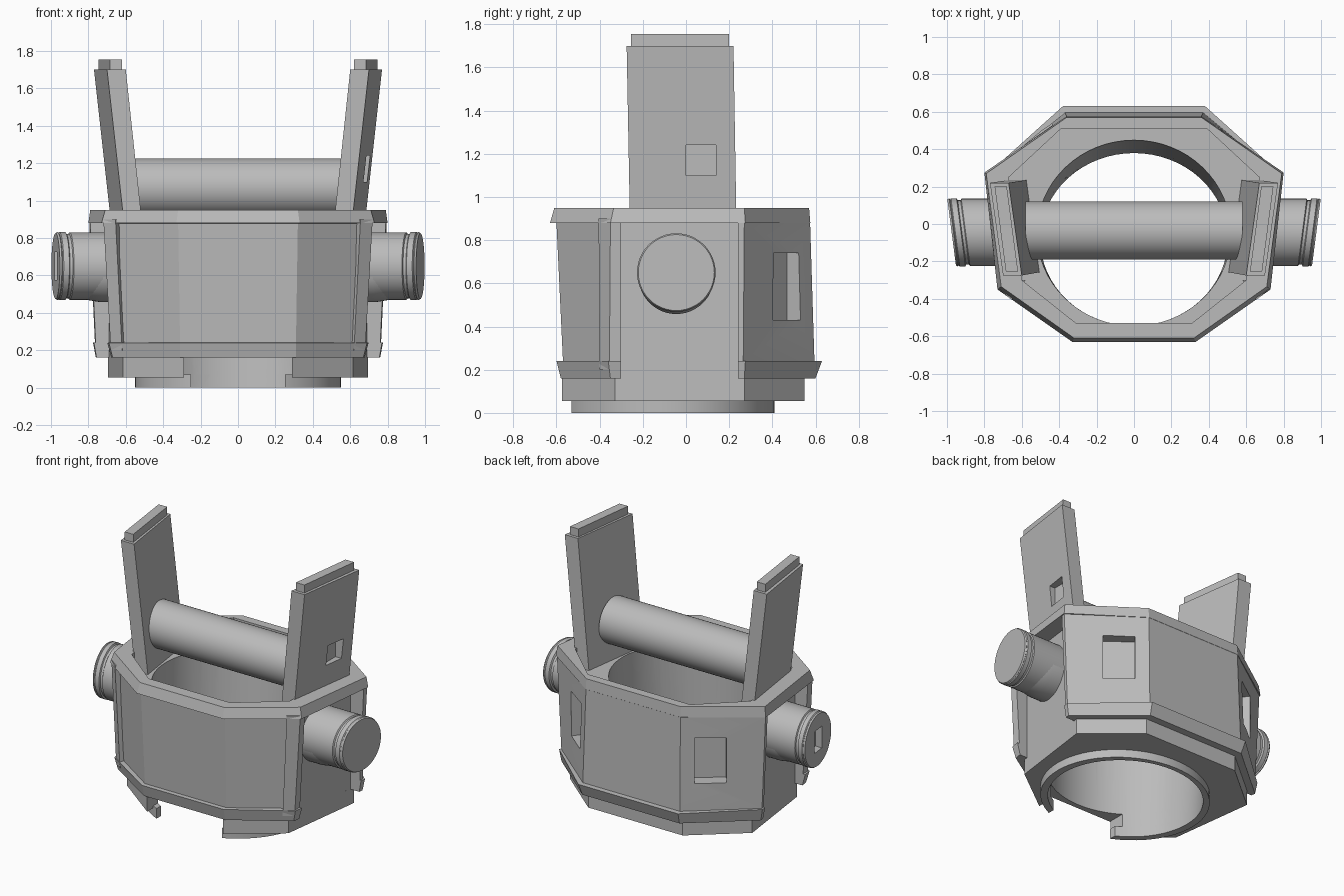
import bpy, bmesh, math

if "Cube" in bpy.data.objects:
    bpy.data.objects.remove(bpy.data.objects["Cube"])

grey = bpy.data.materials.new("plain grey")
grey.use_nodes = True
GREY = (0.5, 0.5, 0.5, 1)
grey.diffuse_color = GREY
grey.node_tree.nodes["Principled BSDF"].inputs["Base Color"].default_value = GREY


def loft(name, rings):
    """Skin closed rings of 3D points and cap both ends."""
    bm = bmesh.new()
    rows = [[bm.verts.new(p) for p in ring] for ring in rings]
    n = len(rows[0])
    for low, high in zip(rows, rows[1:]):
        for i in range(n):
            j = (i + 1) % n
            bm.faces.new((low[i], low[j], high[j], high[i]))
    bm.faces.new(rows[0])
    bm.faces.new(rows[-1])
    bmesh.ops.recalc_face_normals(bm, faces=bm.faces)
    mesh = bpy.data.meshes.new(name)
    bm.to_mesh(mesh)
    bm.free()
    mesh.materials.append(grey)
    ob = bpy.data.objects.new(name, mesh)
    bpy.context.collection.objects.link(ob)
    return ob


def octagon(z, *half):
    """Right half outline, front to back, mirrored to the other side."""
    return [(x, y, z) for x, y in half] + [(-x, y, z) for x, y in reversed(half)]


def prism(name, plan, z0, z1):
    return loft(name, [[(x, y, z) for x, y in plan] for z in (z0, z1)])


def box(name, x0, x1, y0, y1, z0, z1):
    return prism(name, [(x0, y0), (x1, y0), (x1, y1), (x0, y1)], z0, z1)


def ellipse(z, rx, ry, cy, n=64):
    turn = [math.tau * i / n for i in range(n)]
    return [(rx * math.cos(a), cy + ry * math.sin(a), z) for a in turn]


def lathe_x(name, profile, cy, cz, side=1, shear=0.0, n=48):
    """Round part along x; shear tips its ends to follow the side walls."""
    rings = []
    for x, r in profile:
        ring = []
        for i in range(n):
            a = math.tau * i / n
            ring.append((side * (x + shear * r * math.cos(a)),
                         cy + r * math.cos(a), cz + r * math.sin(a)))
        rings.append(ring)
    return loft(name, rings)


def cut(target, *cutters):
    bpy.context.view_layer.objects.active = target
    for c in cutters:
        mod = target.modifiers.new("cut", "BOOLEAN")
        mod.operation, mod.solver, mod.object = "DIFFERENCE", "EXACT", c
        bpy.ops.object.modifier_apply(modifier=mod.name)


# Main octagonal housing with bottom lip and top rim
housing = loft("housing", [
    octagon(0.16, (0.31, -0.58), (0.67, -0.35), (0.76, 0.27), (0.37, 0.60)),
    octagon(0.24, (0.31, -0.60), (0.69, -0.36), (0.775, 0.275), (0.38, 0.63)),
    octagon(0.241, (0.31, -0.57), (0.665, -0.335), (0.765, 0.265), (0.37, 0.595)),
    octagon(0.879, (0.32, -0.60), (0.695, -0.335), (0.795, 0.27), (0.36, 0.575)),
    octagon(0.88, (0.33, -0.63), (0.73, -0.35), (0.80, 0.275), (0.361, 0.576)),
    octagon(0.95, (0.32, -0.61), (0.71, -0.335), (0.79, 0.27), (0.36, 0.57))])
base_step = loft("base_step", [
    octagon(z, (0.29, -0.575), (0.616, -0.33), (0.694, 0.27), (0.36, 0.55))
    for z in (0.055, 0.165)])
base_ring = loft("base_ring", [ellipse(z, 0.55, 0.497, -0.087) for z in (0, 0.07)])

# Cutters: bore, top recess, front gaps, side notches, rear windows
bore = loft("bore_cutter", [ellipse(-0.05, 0.50, 0.46, -0.085),
                            ellipse(0.9, 0.52, 0.50, -0.045)])
recess = loft("recess_cutter", [
    octagon(z, (0.31, -0.53), (0.60, -0.30), (0.67, 0.25), (0.39, 0.51))
    for z in (0.82, 1.1)])
step_gap = box("step_gap_cutter", -0.29, 0.29, -0.8, -0.3, -0.1, 0.3)
ring_gap = box("ring_gap_cutter", -0.25, 0.25, -0.8, -0.3, -0.1, 0.3)
cutters = [bore, recess, step_gap, ring_gap]
housing_cuts = [bore, recess]
for s in (1, -1):
    notch = prism("notch_cutter", [(s * x, y) for x, y in
                  [(0.62, -0.30), (0.69, 0.24), (1, 0.24), (1, -0.30)]], 0.1, 0.88)
    # Rear windows run square to the rear diagonal walls
    cx, cy, nx, ny = 0.517, 0.47, 0.605, 0.797
    plan = [(s * (cx + a * ny + d * nx), cy - a * nx + d * ny)
            for a, d in [(-0.1, -0.08), (0.1, -0.08), (0.1, 0.15), (-0.1, 0.15)]]
    window = prism("window_cutter", plan, 0.43, 0.74)
    housing_cuts += [notch, window]
    cutters += [notch, window]
cut(housing, *housing_cuts)
cut(base_step, bore, step_gap)
cut(base_ring, bore, ring_gap)

PIN = [(0.60, 0.18), (0.90, 0.18), (0.905, 0.172), (0.92, 0.172), (0.925, 0.182),
       (0.955, 0.182), (0.96, 0.176), (0.965, 0.182), (0.975, 0.176)]
for s, side in ((1, "left"), (-1, "right")):
    # Corner post beside the recessed front panel
    low = [(0.62, -0.40), (0.68, -0.355), (0.68, -0.30), (0.58, -0.30)]
    high = [(0.655, -0.405), (0.72, -0.35), (0.72, -0.30), (0.58, -0.30)]
    loft(side + "_corner_post", [[(s * x, y, 0.2) for x, y in low],
                                 [(s * x, y, 0.9) for x, y in high]])

    # Upright arm leaning outward, with a narrower tab on top
    foot = [(0.504, -0.258), (0.60, -0.258), (0.67, 0.235), (0.574, 0.235)]
    head = [(0.60, -0.275), (0.70, -0.275), (0.77, 0.22), (0.67, 0.22)]
    arm = loft(side + "_arm", [[(s * x, y, 0.80) for x, y in foot],
                               [(s * x, y, 1.70) for x, y in head]])
    tab = [(0.62, -0.255), (0.685, -0.255), (0.745, 0.20), (0.68, 0.20)]
    prism(side + "_arm_tab", [(s * x, y) for x, y in tab], 1.69, 1.755)

    # Side pin with groove, and the low collar at its root
    pin = lathe_x(side + "_pin", PIN, -0.045, 0.65, s, 0.13)
    lathe_x(side + "_pin_collar", [(0.60, 0.175), (0.74, 0.175), (0.80, 0.165),
                                   (0.87, 0.15)], -0.045, 0.633, s, 0.13)
    if s > 0:
        socket = box("arm_socket_cutter", 0.645, 0.85, 0, 0.14, 1.10, 1.24)
        cut(arm, socket)
    else:
        socket = box("pin_socket_cutter", -1.1, -0.92, -0.095, 0.005, 0.575, 0.725)
        cut(pin, socket)
    cutters.append(socket)

# Crossbar between the arms
lathe_x("crossbar", [(-0.58, 0.155), (0.58, 0.155)], -0.035, 1.07)

for c in cutters:
    bpy.data.objects.remove(c)

# Round walls smooth, corners sharp
bpy.ops.object.select_all(action="DESELECT")
for ob in bpy.context.collection.objects:
    if ob.type == "MESH":
        ob.select_set(True)
        bpy.context.view_layer.objects.active = ob
bpy.ops.object.shade_smooth_by_angle(angle=math.radians(20))
